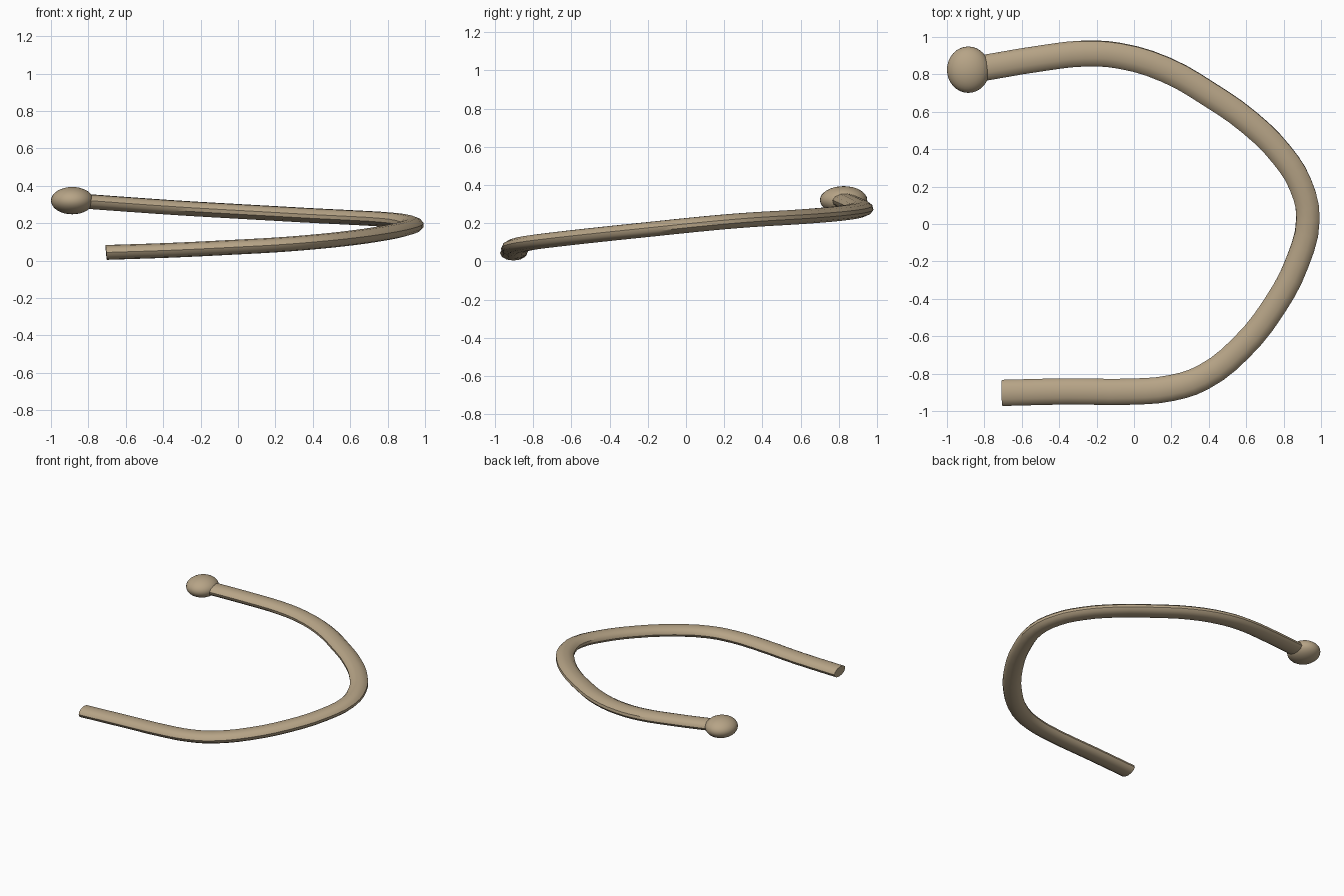
import bpy
from mathutils import Vector

if "Cube" in bpy.data.objects:
    bpy.data.objects.remove(bpy.data.objects["Cube"])

# Everything is round, then squashed by one shared scale
SQUASH = Vector((0.92, 1.0, 0.565))


def unsquash(p):
    return Vector((p[0] / SQUASH.x, p[1] / SQUASH.y, p[2] / SQUASH.z))


# Centre line of the bent rod, from the low open end to the knob
path = [
    (-0.705, -0.903, 0.044), (-0.35, -0.895, 0.056), (0.0, -0.896, 0.073),
    (0.2, -0.877, 0.084), (0.37, -0.82, 0.097), (0.57, -0.665, 0.117),
    (0.75, -0.44, 0.142), (0.875, -0.2, 0.167), (0.93, 0.03, 0.191),
    (0.89, 0.21, 0.208), (0.79, 0.37, 0.22), (0.62, 0.54, 0.23),
    (0.4, 0.695, 0.241), (0.17, 0.825, 0.254), (-0.08, 0.9, 0.268),
    (-0.27, 0.911, 0.279), (-0.48, 0.888, 0.293), (-0.84, 0.828, 0.319),
]

# Rod
curve = bpy.data.curves.new("rod", "CURVE")
curve.dimensions = "3D"
curve.bevel_depth = 0.07
curve.bevel_resolution = 4
curve.resolution_u = 3
curve.use_fill_caps = True
spline = curve.splines.new("BEZIER")
spline.bezier_points.add(len(path) - 1)
for point, co in zip(spline.bezier_points, path):
    point.co = unsquash(co)
    point.handle_left_type = point.handle_right_type = "AUTO"
rod = bpy.data.objects.new("bent_rod", curve)
bpy.context.collection.objects.link(rod)
rod.scale = SQUASH
bpy.context.view_layer.objects.active = rod
rod.select_set(True)
bpy.ops.object.convert(target="MESH")
rod = bpy.context.object

# Knob on the high end
bpy.ops.mesh.primitive_uv_sphere_add(segments=32, ring_count=16, radius=0.124,
                                     location=(-0.886, 0.825, 0.321))
knob = bpy.context.object
knob.name = "end_knob"
knob.scale = (SQUASH.x, SQUASH.y, 0.59)

# Shared tan material and smooth shading
tan = bpy.data.materials.new("tan")
tan.diffuse_color = (0.47, 0.37, 0.24, 1)
tan.use_nodes = True
tan.node_tree.nodes["Principled BSDF"].inputs["Base Color"].default_value = tan.diffuse_color
for obj in (rod, knob):
    obj.data.materials.clear()
    obj.data.materials.append(tan)
    bpy.ops.object.select_all(action="DESELECT")
    obj.select_set(True)
    bpy.context.view_layer.objects.active = obj
    bpy.ops.object.transform_apply(location=False, rotation=False, scale=True)
    bpy.ops.object.shade_smooth_by_angle(angle=0.7)
